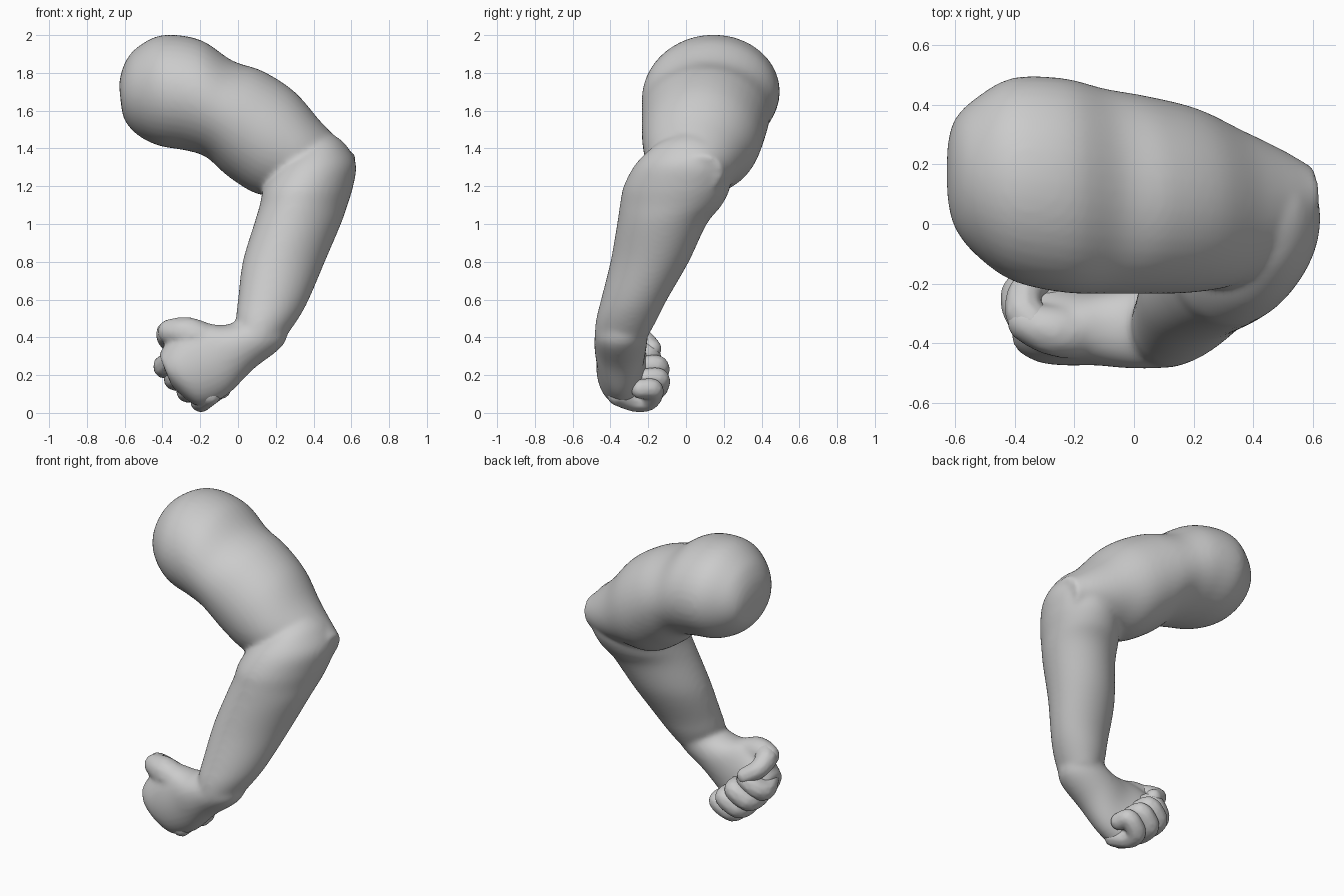
import bpy, bmesh, math
from mathutils import Vector, Matrix

cube = bpy.data.objects.get("Cube")
if cube:
    bpy.data.objects.remove(cube)

grey = bpy.data.materials.new("clay grey")
grey.use_nodes = True
COLOUR = (0.6, 0.6, 0.6, 1)
grey.diffuse_color = COLOUR
grey.node_tree.nodes["Principled BSDF"].inputs["Base Color"].default_value = COLOUR


def spline(rows, steps):
    """Catmull-Rom interpolation of rows of numbers."""
    rows = [Vector(r) for r in rows]
    out = []
    for i in range(len(rows) - 1):
        a, b = rows[max(i - 1, 0)], rows[i]
        c, d = rows[i + 1], rows[min(i + 2, len(rows) - 1)]
        for s in range(steps):
            t = s / steps
            out.append((2 * b + (c - a) * t + (2 * a - 5 * b + 4 * c - d) * t * t
                        + (3 * b - a - 3 * c + d) * t ** 3) / 2)
    return out + [rows[-1]]


def loft(bm, sections, skew=0.0, sides=40):
    """Oval rings: edge point (x, z), opposite point (x, z), front y, back y."""
    rings = []
    for xa, za, xb, zb, y0, y1 in spline(sections, 5):
        mid = Vector(((xa + xb) / 2, (y0 + y1) / 2, (za + zb) / 2))
        u = Vector(((xa - xb) / 2, 0, (za - zb) / 2))
        v = Vector((0, (y1 - y0) / 2, 0))
        rings.append([bm.verts.new(mid + u * math.cos(t) + v * math.sin(t + skew))
                      for t in (math.tau * k / sides for k in range(sides))])
    faces = [bm.faces.new(rings[0]), bm.faces.new(rings[-1])]
    for r, q in zip(rings, rings[1:]):
        for k in range(sides):
            n = (k + 1) % sides
            faces.append(bm.faces.new((r[k], r[n], q[n], q[k])))
    bmesh.ops.recalc_face_normals(bm, faces=faces)


def digit(bm, path):
    """Chain of balls along a path of (x, y, z, radius)."""
    for x, y, z, r in spline(path, 6):
        bmesh.ops.create_icosphere(bm, subdivisions=2, radius=r,
                                   matrix=Matrix.Translation((x, y, z)))


def finish(name, bm, voxel, smoothing):
    """Fuse the overlapping volumes into one smooth skin."""
    mesh = bpy.data.meshes.new(name)
    bm.to_mesh(mesh)
    bm.free()
    obj = bpy.data.objects.new(name, mesh)
    bpy.context.collection.objects.link(obj)
    mesh.materials.append(grey)
    fuse = obj.modifiers.new("fuse", "REMESH")
    fuse.mode = "VOXEL"
    fuse.voxel_size = voxel
    fuse.use_smooth_shade = True
    relax = obj.modifiers.new("relax", "SMOOTH")
    relax.factor = 0.5
    relax.iterations = smoothing


# Arm: shoulder and upper arm, forearm, palm, base of the thumb
arm = bmesh.new()
loft(arm, [
    (-.63, 1.74, -.62, 1.64, .08, .27),
    (-.605, 1.84, -.60, 1.55, -.01, .35),
    (-.54, 1.93, -.53, 1.47, -.10, .42),
    (-.40, 2.0, -.42, 1.415, -.19, .49),
    (-.20, 1.975, -.28, 1.39, -.23, .49),
    (-.03, 1.865, -.17, 1.355, -.235, .455),
    (.13, 1.81, -.05, 1.25, -.235, .43),
    (.30, 1.70, .10, 1.16, -.23, .39),
    (.44, 1.54, .25, 1.15, -.20, .32),
    (.56, 1.42, .42, 1.15, -.11, .25),
    (.625, 1.36, .57, 1.18, 0, .19)])
loft(arm, [
    (.51, 1.47, .41, 1.47, -.06, .08),
    (.57, 1.42, .34, 1.42, -.16, .17),
    (.625, 1.32, .22, 1.32, -.265, .23),
    (.61, 1.20, .14, 1.20, -.33, .235),
    (.58, 1.10, .115, 1.10, -.35, .19),
    (.545, 1.0, .085, 1.0, -.365, .11),
    (.46, .80, .025, .80, -.40, .015),
    (.375, .60, 0, .60, -.45, -.10),
    (.32, .50, -.01, .50, -.475, -.15),
    (.25, .40, 0, .42, -.485, -.20)], skew=0.17)
loft(arm, [
    (.05, .55, .27, .48, -.43, -.20),
    (-.02, .48, .24, .36, -.48, -.20),
    (-.10, .465, .08, .23, -.485, -.21),
    (-.20, .48, -.05, .10, -.475, -.22),
    (-.29, .45, -.18, .035, -.475, -.20),
    (-.37, .38, -.26, .06, -.465, -.18),
    (-.42, .31, -.35, .14, -.43, -.22)])
digit(arm, [
    (-.14, -.36, .37, .09),
    (-.26, -.36, .42, .09),
    (-.36, -.33, .43, .07)])
finish("arm", arm, 0.014, 11)

# Curled fingers: knuckle x and z, furthest y of the curl, radius
fingers = {
    "index_finger": (-.38, .25, -.20, .066),
    "middle_finger": (-.325, .185, -.155, .066),
    "ring_finger": (-.26, .12, -.15, .064),
    "little_finger": (-.19, .066, -.18, .06)}
for name, (x, z, y, r) in fingers.items():
    finger = bmesh.new()
    digit(finger, [
        (x + .04, -.36, z + .03, r),
        (x, -.28, z, r),
        (x, y - .03, z, r),
        (x + .04, y, z + .03, r),
        (x + .085, y, z + .06, r * .95),
        (x + .10, y - .06, z + .06, r * .9)])
    finish(name, finger, 0.009, 4)

# Thumb tip folded over the index finger
thumb = bmesh.new()
digit(thumb, [
    (-.34, -.33, .43, .07),
    (-.37, -.29, .42, .066),
    (-.36, -.22, .38, .058),
    (-.30, -.18, .34, .052)])
finish("thumb", thumb, 0.009, 5)
